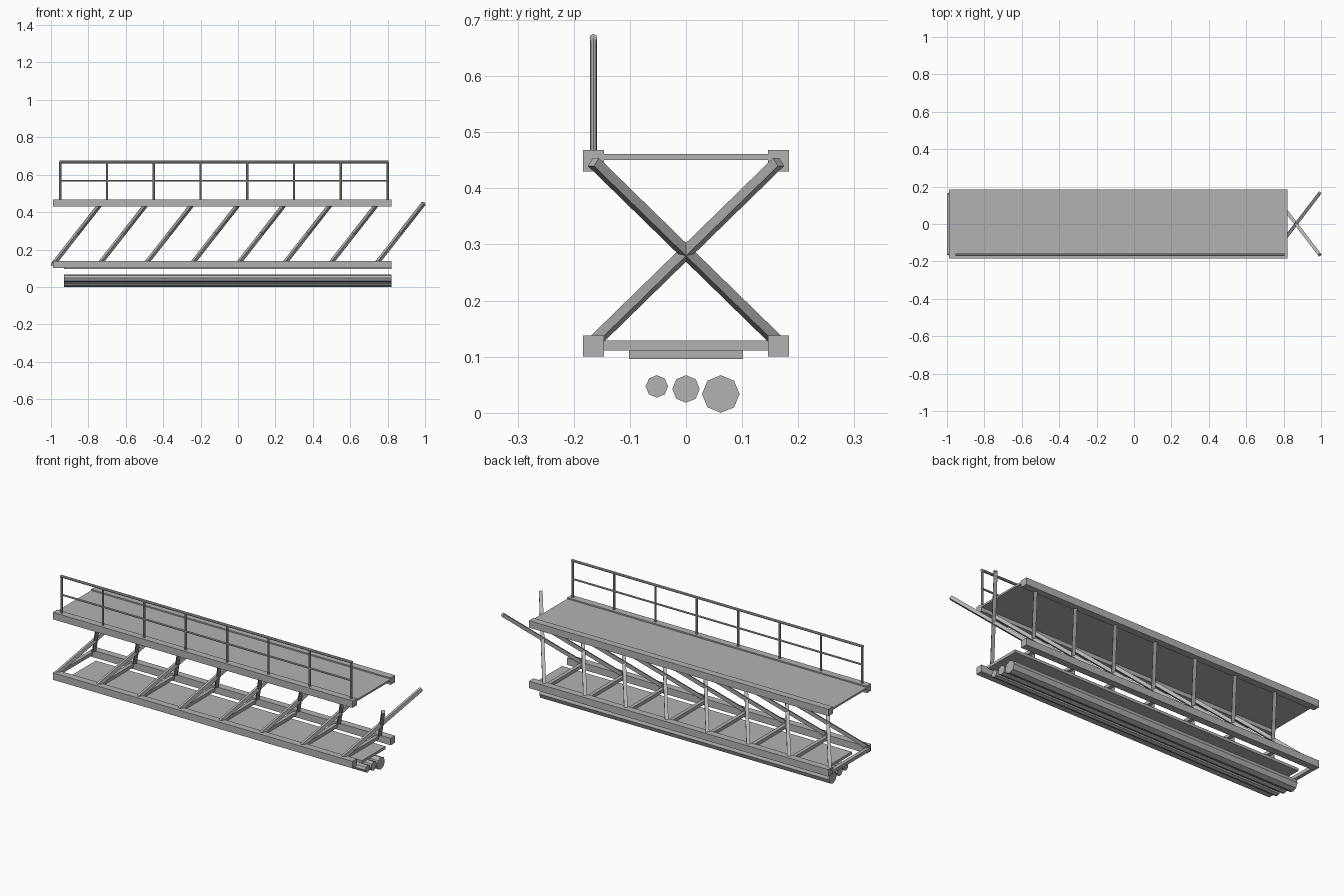
import bpy
from mathutils import Vector

cube = bpy.data.objects.get("Cube")
if cube:
    bpy.data.objects.remove(cube, do_unlink=True)

steel = bpy.data.materials.new("grey_steel")
GREY = (0.45, 0.45, 0.45, 1)
steel.diffuse_color = GREY
steel.use_nodes = True
steel.node_tree.nodes["Principled BSDF"].inputs["Base Color"].default_value = GREY


def finish(name):
    obj = bpy.context.object
    obj.name = name
    obj.data.materials.append(steel)
    return obj


def box(name, low, high):
    low, high = Vector(low), Vector(high)
    bpy.ops.mesh.primitive_cube_add(size=1, location=(low + high) / 2)
    obj = finish(name)
    obj.scale = high - low
    return obj


def bar(name, start, end, width):
    """Square bar between two points."""
    start, end = Vector(start), Vector(end)
    axis = end - start
    bpy.ops.mesh.primitive_cube_add(size=1, location=(start + end) / 2)
    obj = finish(name)
    obj.rotation_euler = axis.to_track_quat('X', 'Z').to_euler()
    obj.scale = (axis.length, width, width)
    return obj


def tube(name, start, end, radius, sides=8):
    """Faceted round tube between two points."""
    start, end = Vector(start), Vector(end)
    axis = end - start
    bpy.ops.mesh.primitive_cylinder_add(vertices=sides, radius=radius, depth=axis.length,
                                        location=(start + end) / 2)
    obj = finish(name)
    obj.rotation_euler = axis.to_track_quat('Z', 'Y').to_euler()
    return obj


LEFT, RIGHT = -0.99, 0.82
SIDE = 0.165
HALF = 0.019
BAY = 0.2465

# Four long chords
for level, z in (("lower", 0.119), ("upper", 0.449)):
    for side, y in (("front", -SIDE), ("back", SIDE)):
        box(f"{level}_{side}_chord", (LEFT, y - HALF, z - HALF), (RIGHT, y + HALF, z + HALF))

# Walkway deck and lower tray
box("walkway_deck", (LEFT, -SIDE, 0.451), (RIGHT, SIDE, 0.461))
box("lower_tray", (-0.93, -0.102, 0.096), (RIGHT, 0.102, 0.111))

# Crossed braces and floor cross members in each bay
for i in range(8):
    x = -0.985 + i * BAY
    box(f"cross_member_{i}", (x - 0.015, -SIDE, 0.111), (x + 0.005, SIDE, 0.129))
    for side, s in (("front", -1), ("back", 1)):
        bar(f"{side}_brace_{i}", (x, s * SIDE, 0.125), (x + BAY + 0.006, -s * SIDE, 0.447), 0.018)

# Railing along the front
for i in range(8):
    x = -0.95 + i * 0.25
    tube(f"railing_post_{i}", (x, -SIDE, 0.455), (x, -SIDE, 0.667), 0.006)
for name, z, r in (("middle_rail", 0.568, 0.005), ("top_rail", 0.668, 0.007)):
    tube(name, (-0.955, -SIDE, z), (0.805, -SIDE, z), r)

# Pipes hanging underneath, with their tops level
for name, y, r in (("small_pipe", -0.052, 0.02), ("medium_pipe", 0, 0.0245), ("large_pipe", 0.062, 0.0335)):
    tube(name, (-0.93, y, 0.067 - r), (RIGHT, y, 0.067 - r), r)
